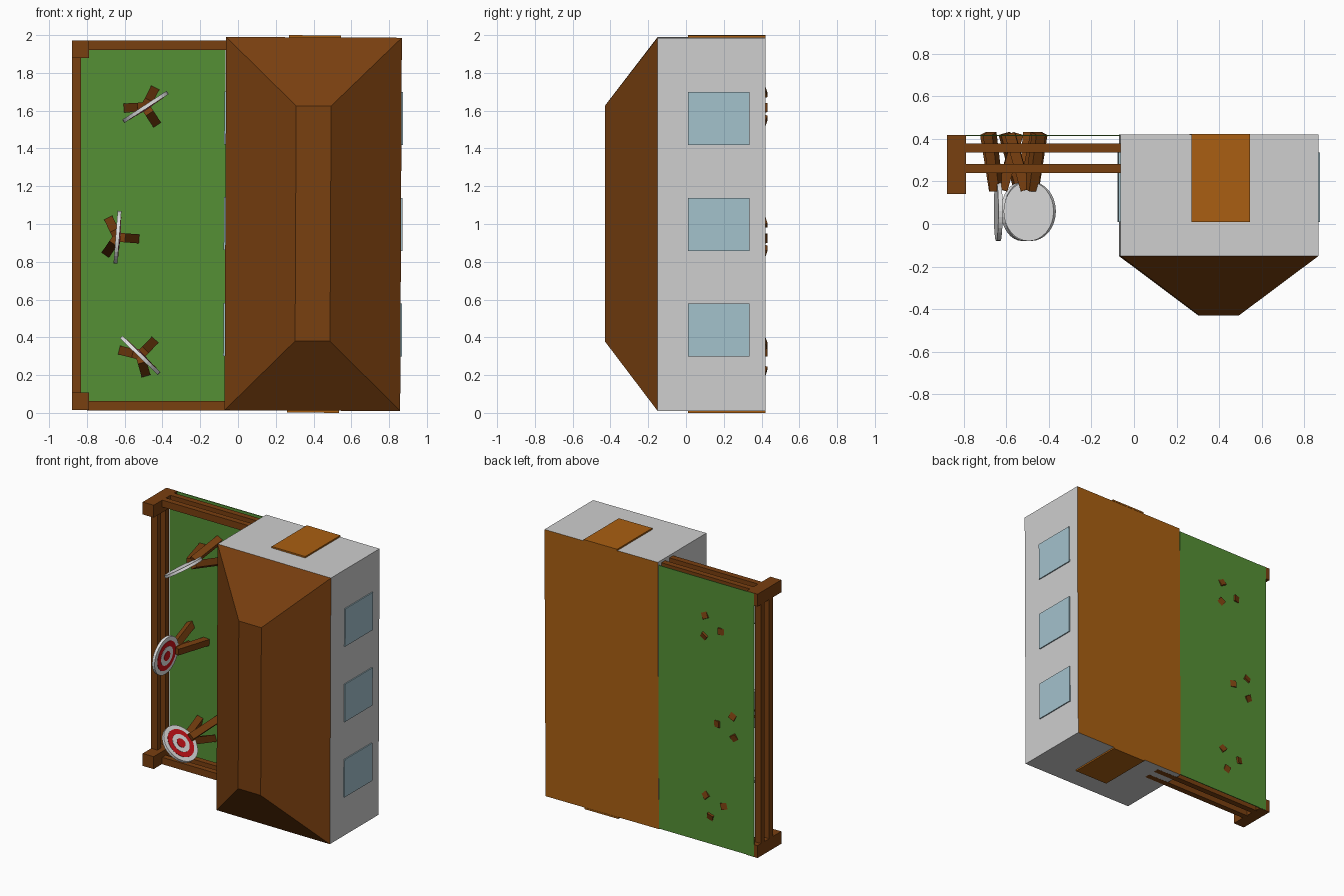
import bpy, bmesh, math
from mathutils import Vector, Matrix

if "Cube" in bpy.data.objects:
    bpy.data.objects.remove(bpy.data.objects["Cube"])


def mat(name, rgb):
    m = bpy.data.materials.new(name)
    m.diffuse_color = (*rgb, 1)
    m.use_nodes = True
    m.node_tree.nodes["Principled BSDF"].inputs["Base Color"].default_value = m.diffuse_color
    return m


WALL = mat("wall grey", (0.62, 0.62, 0.62))
WHITE = mat("target white", (0.75, 0.75, 0.75))
BROWN = mat("dark wood", (0.19, 0.05, 0.005))
ORANGE = mat("orange wood", (0.40, 0.115, 0.006))
GREEN = mat("grass green", (0.09, 0.28, 0.036))
GLASS = mat("window blue", (0.37, 0.54, 0.61))
RED = mat("target red", (0.6, 0.006, 0.01))

# the house leans very slightly against the yard
LEAN = (Matrix.Translation((0.398, 0, 1.0)) @ Matrix.Rotation(0.0045, 4, 'Y')
        @ Matrix.Translation((-0.398, 0, -1.0)))


def finish(name, bm, mats, matrix=Matrix()):
    bmesh.ops.recalc_face_normals(bm, faces=bm.faces)
    me = bpy.data.meshes.new(name)
    bm.to_mesh(me)
    bm.free()
    for m in mats:
        me.materials.append(m)
    me.transform(matrix)
    ob = bpy.data.objects.new(name, me)
    bpy.context.collection.objects.link(ob)
    return ob


def box_bm(lo, hi):
    bm = bmesh.new()
    bmesh.ops.create_cube(bm, size=1)
    for v in bm.verts:
        v.co = [l + (c + 0.5) * (h - l) for c, l, h in zip(v.co, lo, hi)]
    return bm


def box(name, lo, hi, m, matrix=Matrix()):
    return finish(name, box_bm(lo, hi), [m], matrix)


# house body, with a wooden underside facing +y
X0, X1, Z0, Z1 = -0.067, 0.863, 0.012, 1.988
bm = box_bm((X0, -0.15, Z0), (X1, 0.42, Z1))
bm.normal_update()
for f in bm.faces:
    f.material_index = 1 if f.normal.y > 0.5 else 0
finish("house_walls", bm, [WALL, ORANGE], LEAN)

# hipped roof with a narrow flat top
bm = box_bm((X0, -0.43, Z0), (X1, -0.15, Z1))
for v in bm.verts:
    if v.co.y < -0.3:
        v.co.x = 0.305 if v.co.x < 0.4 else 0.49
        v.co.z = 0.38 if v.co.z < 1 else 1.625
finish("roof", bm, [BROWN], LEAN)

# doors on both ends
for tag, za, zb in (("lower", 0.001, 0.0125), ("upper", 1.9875, 1.999)):
    box("door_" + tag, (0.265, 0.01, za), (0.54, 0.422, zb), ORANGE, LEAN)

# three windows on each long wall
for i in range(3):
    z = 0.44 + 0.56 * i
    for tag, xa, xb in (("left", X0 - 0.008, X0), ("right", X1, X1 + 0.008)):
        box(f"window_{tag}_{i}", (xa, 0.01, z - 0.14), (xb, 0.335, z + 0.14), GLASS, LEAN)

# lawn
box("lawn", (-0.85, 0.413, 0.018), (-0.066, 0.419, 1.97), GREEN)

# fence: corner posts and pairs of rails
for i, z in enumerate((0.015, 1.88)):
    box(f"fence_post_{i}", (-0.88, 0.14, z), (-0.79, 0.418, z + 0.092), BROWN)
for i, y in enumerate((0.24, 0.335)):
    box(f"side_rail_{i}", (-0.88, y, 0.06), (-0.83, y + 0.043, 1.93), BROWN)
    for tag, z in (("lower", 0.013), ("upper", 1.921)):
        box(f"{tag}_rail_{i}", (-0.80, y, z), (0.10, y + 0.043, z + 0.051), BROWN)


def target(k, x, z, deg):
    """Round target whose face points at angle deg in the x-z plane, on a tripod."""
    a = math.radians(deg)
    n = Vector((math.cos(a), 0, math.sin(a)))
    rot = n.to_track_quat('Z', 'Y').to_matrix().to_4x4()
    bm = bmesh.new()
    for j, (r, top) in enumerate(((0.14, 0.010), (0.108, 0.012), (0.07, 0.014), (0.035, 0.016))):
        new = bmesh.ops.create_cone(bm, cap_ends=True, segments=32, radius1=r, radius2=r,
                                    depth=top + 0.010 - j * 0.001,
                                    matrix=Matrix.Translation((0, 0, (top - 0.010 + j * 0.001) / 2)))
        for f in {f for v in new["verts"] for f in v.link_faces}:
            f.material_index = j % 2
    finish(f"target_{k}", bm, [WHITE, RED], Matrix.Translation((x, 0.06, z)) @ rot)
    # tripod legs spread down (+y) to the lawn
    for j in range(3):
        b = a + j * math.tau / 3
        d = Vector((math.cos(b), 0, math.sin(b)))
        p = Vector((x, 0.16, z)) + d * 0.018
        q = Vector((x, 0.425, z)) + d * 0.093
        w = 0.024
        legm = Matrix.Translation((p + q) / 2) @ _orient(q - p, d)
        h = (q - p).length / 2
        box(f"target_{k}_leg_{j}", (-w, -w, -h), (w, w, h), BROWN, legm)


def _orient(axis, side):
    zax = axis.normalized()
    yax = zax.cross(side).normalized()
    xax = yax.cross(zax)
    return Matrix((xax, yax, zax)).transposed().to_4x4()


target(0, -0.49, 1.62, -57)
target(1, -0.638, 0.93, -4.5)
target(2, -0.518, 0.305, 46)
